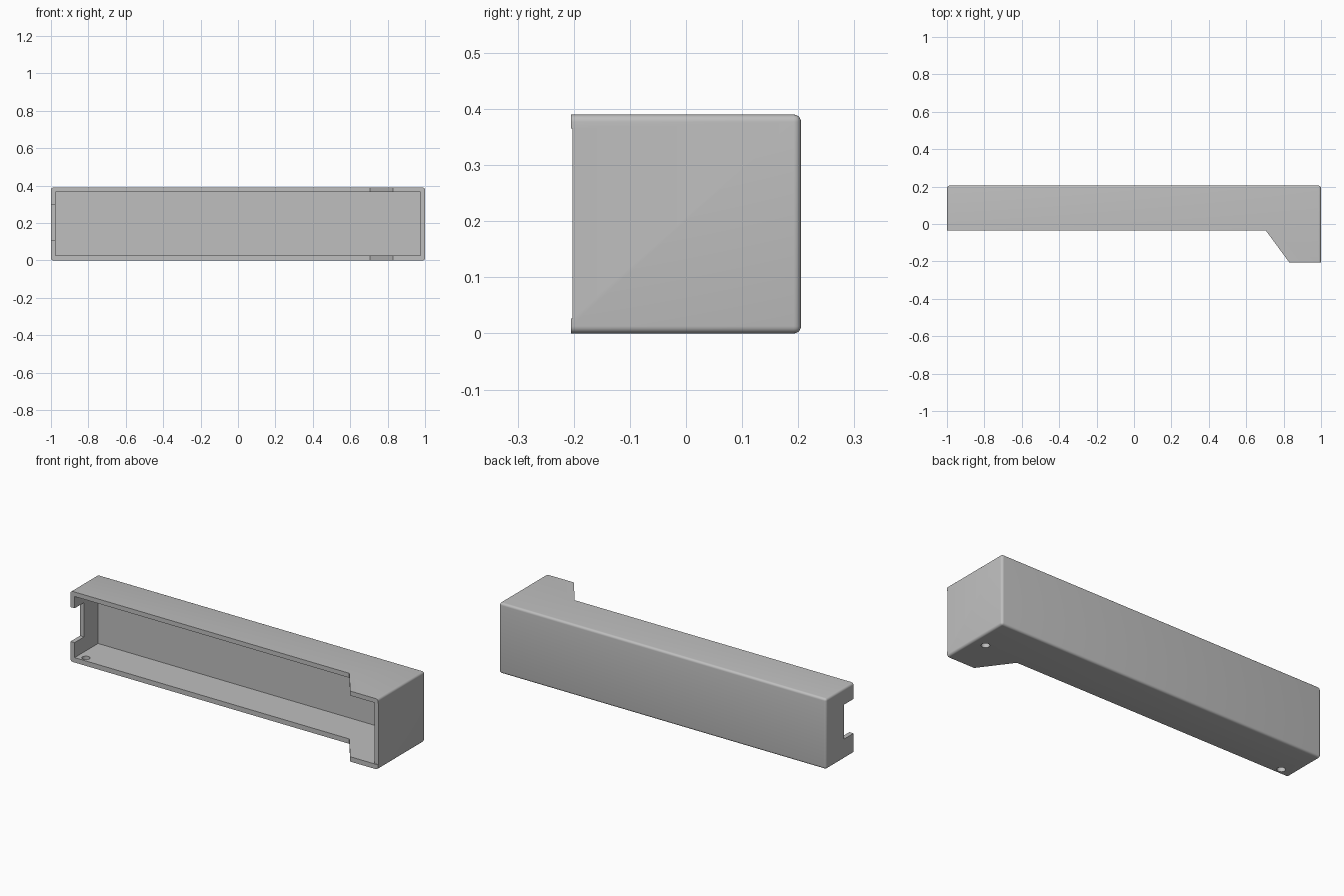
import bpy
import bmesh
import math

cube = bpy.data.objects.get("Cube")
if cube:
    bpy.data.objects.remove(cube, do_unlink=True)

HEIGHT = 0.39
BACK, FRONT, FOOT = 0.205, -0.035, -0.205
WALL = 0.025

grey = bpy.data.materials.new("plain grey")
grey.use_nodes = True
colour = (0.52, 0.52, 0.52, 1)
grey.diffuse_color = colour
grey.node_tree.nodes["Principled BSDF"].inputs["Base Color"].default_value = colour


def finish(name, bm):
    bmesh.ops.recalc_face_normals(bm, faces=bm.faces)
    mesh = bpy.data.meshes.new(name)
    bm.to_mesh(mesh)
    bm.free()
    mesh.materials.append(grey)
    obj = bpy.data.objects.new(name, mesh)
    bpy.context.collection.objects.link(obj)
    return obj


def box(name, low, high):
    bm = bmesh.new()
    bmesh.ops.create_cube(bm, size=1)
    for v in bm.verts:
        for i in range(3):
            v.co[i] = (low[i] + high[i]) / 2 + v.co[i] * (high[i] - low[i])
    return finish(name, bm)


def cylinder(name, x, y, radius):
    bm = bmesh.new()
    bmesh.ops.create_cone(bm, cap_ends=True, segments=32, radius1=radius,
                          radius2=radius, depth=0.2)
    bmesh.ops.translate(bm, vec=(x, y, 0), verts=bm.verts)
    return finish(name, bm)


# Outer body: plan outline extruded upward, back and end edges rounded
outline = [(-1, BACK), (-1, FRONT), (0.705, FRONT), (0.83, FOOT), (1, FOOT), (1, BACK)]
bm = bmesh.new()
base = bm.faces.new([bm.verts.new((x, y, 0)) for x, y in outline])
top = bmesh.ops.extrude_face_region(bm, geom=[base])["geom"]
bmesh.ops.translate(bm, vec=(0, 0, HEIGHT),
                    verts=[g for g in top if isinstance(g, bmesh.types.BMVert)])
bmesh.ops.recalc_face_normals(bm, faces=bm.faces)
bm.normal_update()
round_edges = [e for e in bm.edges if all(f.normal.y > -0.3 for f in e.link_faces)]
bmesh.ops.bevel(bm, geom=round_edges, offset=0.013, segments=5, profile=0.5,
                affect='EDGES', clamp_overlap=True)
body = finish("housing", bm)

# Cutters: cavity, end notch, shallow end relief and screw holes
cutters = [
    box("cavity_cutter", (-1 + WALL, -0.4, 0.027), (1 - WALL, 0.17, HEIGHT - 0.025)),
    box("notch_cutter", (-1.1, -0.3, 0.11), (-0.9, 0.048, 0.30)),
    box("relief_cutter", (0.9, -0.3, 0.027), (1.1, FOOT + 0.003, HEIGHT - 0.025)),
    cylinder("right_hole_cutter", -0.927, -0.005, 0.021),
    cylinder("left_hole_cutter", 0.927, -0.005, 0.021),
]
bpy.ops.object.select_all(action='DESELECT')
bpy.context.view_layer.objects.active = body
body.select_set(True)
for cutter in cutters:
    cutter.hide_render = True
    mod = body.modifiers.new(cutter.name, 'BOOLEAN')
    mod.operation = 'DIFFERENCE'
    mod.solver = 'EXACT'
    mod.object = cutter
    bpy.ops.object.modifier_apply(modifier=mod.name)
    bpy.data.objects.remove(cutter, do_unlink=True)

bpy.ops.object.shade_smooth_by_angle(angle=math.radians(30))
